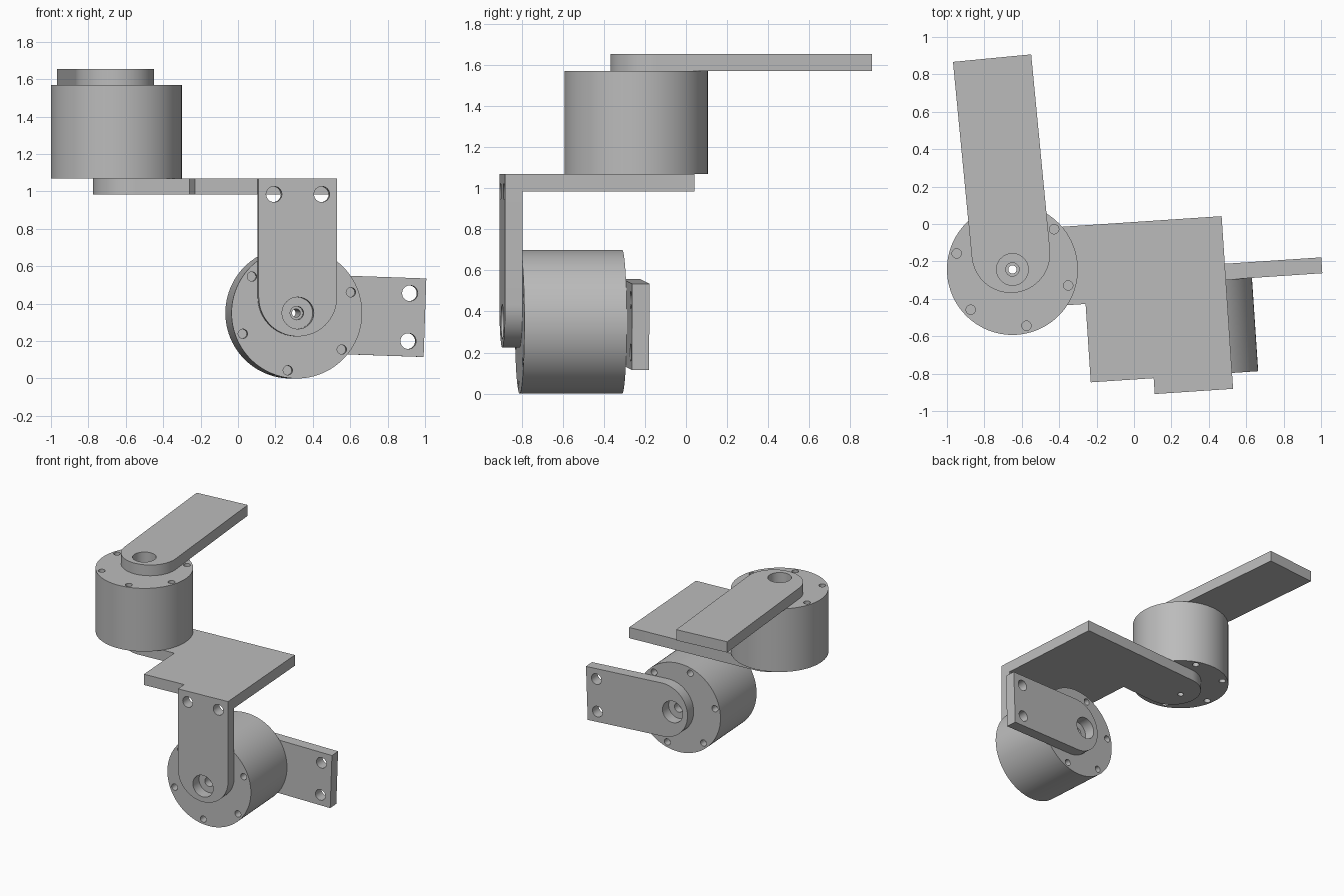
import bpy, bmesh, math
from mathutils import Matrix, Vector

cube = bpy.data.objects.get("Cube")
if cube:
    bpy.data.objects.remove(cube, do_unlink=True)

grey = bpy.data.materials.new("machined_grey")
grey.use_nodes = True
GREY = (0.5, 0.5, 0.5, 1)
grey.diffuse_color = GREY
grey.node_tree.nodes["Principled BSDF"].inputs["Base Color"].default_value = GREY

THICK = 0.085      # plate thickness
HALF = 0.21        # half width of the arms
MOTOR_R, MOTOR_H = 0.35, 0.5
LINK = 0.72        # axis to end of the short links


def rot(degrees, axis):
    return Matrix.Rotation(math.radians(degrees), 4, axis)


def move(x, y, z):
    return Matrix.Translation((x, y, z))


def new_object(name, bm):
    bmesh.ops.recalc_face_normals(bm, faces=bm.faces)
    mesh = bpy.data.meshes.new(name)
    bm.to_mesh(mesh)
    bm.free()
    mesh.materials.append(grey)
    obj = bpy.data.objects.new(name, mesh)
    bpy.context.collection.objects.link(obj)
    return obj


def plate(name, outline):
    """Extrude a flat outline to plate thickness."""
    bm = bmesh.new()
    face = bm.faces.new([bm.verts.new((x, y, 0)) for x, y in outline])
    top = bmesh.ops.extrude_face_region(bm, geom=[face])["geom"]
    verts = [v for v in top if isinstance(v, bmesh.types.BMVert)]
    bmesh.ops.translate(bm, verts=verts, vec=(0, 0, THICK))
    return new_object(name, bm)


def cylinders(name, specs, sides=32):
    """One mesh of upright cylinders given as (x, y, z0, z1, radius)."""
    bm = bmesh.new()
    for x, y, z0, z1, r in specs:
        bmesh.ops.create_cone(bm, cap_ends=True, segments=sides, radius1=r, radius2=r,
                              depth=z1 - z0, matrix=move(x, y, (z0 + z1) / 2))
    return new_object(name, bm)


def drill(obj, specs):
    """Cut a set of separate round holes into a part."""
    cutter = cylinders("hole_cutter", specs)
    cutter.hide_render = True
    mod = obj.modifiers.new("holes", 'BOOLEAN')
    mod.operation, mod.solver, mod.object = 'DIFFERENCE', 'EXACT', cutter
    bpy.context.view_layer.update()
    cut = bpy.data.meshes.new_from_object(obj.evaluated_get(bpy.context.evaluated_depsgraph_get()))
    obj.modifiers.clear()
    obj.data = cut
    bpy.data.objects.remove(cutter, do_unlink=True)


def finish(obj, matrix):
    obj.matrix_world = matrix
    bpy.ops.object.select_all(action='DESELECT')
    obj.select_set(True)
    bpy.context.view_layer.objects.active = obj
    bpy.ops.object.shade_smooth_by_angle(angle=math.radians(30))


def round_end():
    """Half circle at the axis end, from the +y side round to the -y side."""
    steps = 32
    return [(THICK - HALF * math.sin(math.pi * i / steps), HALF * math.cos(math.pi * i / steps))
            for i in range(steps + 1)]


def arm(name, length, matrix, bolted):
    obj = plate(name, round_end() + [(length, -HALF), (length, HALF)])
    holes = [(0, 0, -0.1, 0.2, 0.085)]
    if bolted:
        holes += [(length - THICK, s * 0.128, -0.1, 0.2, 0.042) for s in (-1, 1)]
    drill(obj, holes)
    finish(obj, matrix)


def motor(name, matrix, top_angle, bottom_angle):
    obj = cylinders(name, [(0, 0, 0, MOTOR_H, MOTOR_R)], 96)
    drill(obj, [(0, 0, -0.1, 0.6, 0.022)])
    recesses = []
    for start, z0, z1 in ((top_angle, MOTOR_H - 0.06, 0.55), (bottom_angle, -0.05, 0.06)):
        recesses.append((0, 0, z0, z1, 0.036))
        for i in range(6):
            a = math.radians(start + 60 * i)
            recesses.append((0.31 * math.cos(a), 0.31 * math.sin(a), z0, z1, 0.025))
    drill(obj, recesses)
    finish(obj, matrix)


# Frames: upper axis, bracket turned slightly about it, lower axis lying flat
upper = move(-0.65, -0.243, 0)
frame = upper @ rot(3.8, 'Z')
flat = rot(90, 'X')
AXIS_U, AXIS_Z, FRONT = 1.135 - HALF, 0.35, -0.63

# Upper motor and its long arm
motor("upper_motor", upper @ move(0, 0, 1.07), 44, 11)
arm("upper_arm", 1.135, upper @ move(0, 0, 1.57) @ rot(95.5, 'Z'), False)

# Horizontal bracket joining the two motors
bracket = plate("bracket_plate", round_end() + [(0.378, -HALF), (0.378, FRONT),
                                                (1.135, FRONT), (1.135, HALF)])
drill(bracket, [(0, 0, -0.1, 0.2, 0.022)])
finish(bracket, frame @ move(0, 0, 1.07 - THICK))

# Lower motor with the hanging link in front and the swinging link behind
rear = FRONT + MOTOR_H
motor("lower_motor", frame @ move(AXIS_U, rear, AXIS_Z) @ flat, 21, 48)
arm("front_link", LINK, frame @ move(AXIS_U, FRONT, AXIS_Z) @ flat @ rot(90, 'Z'), True)
arm("rear_link", LINK, frame @ move(AXIS_U, rear + THICK, AXIS_Z) @ flat @ rot(-2, 'Z'), True)
